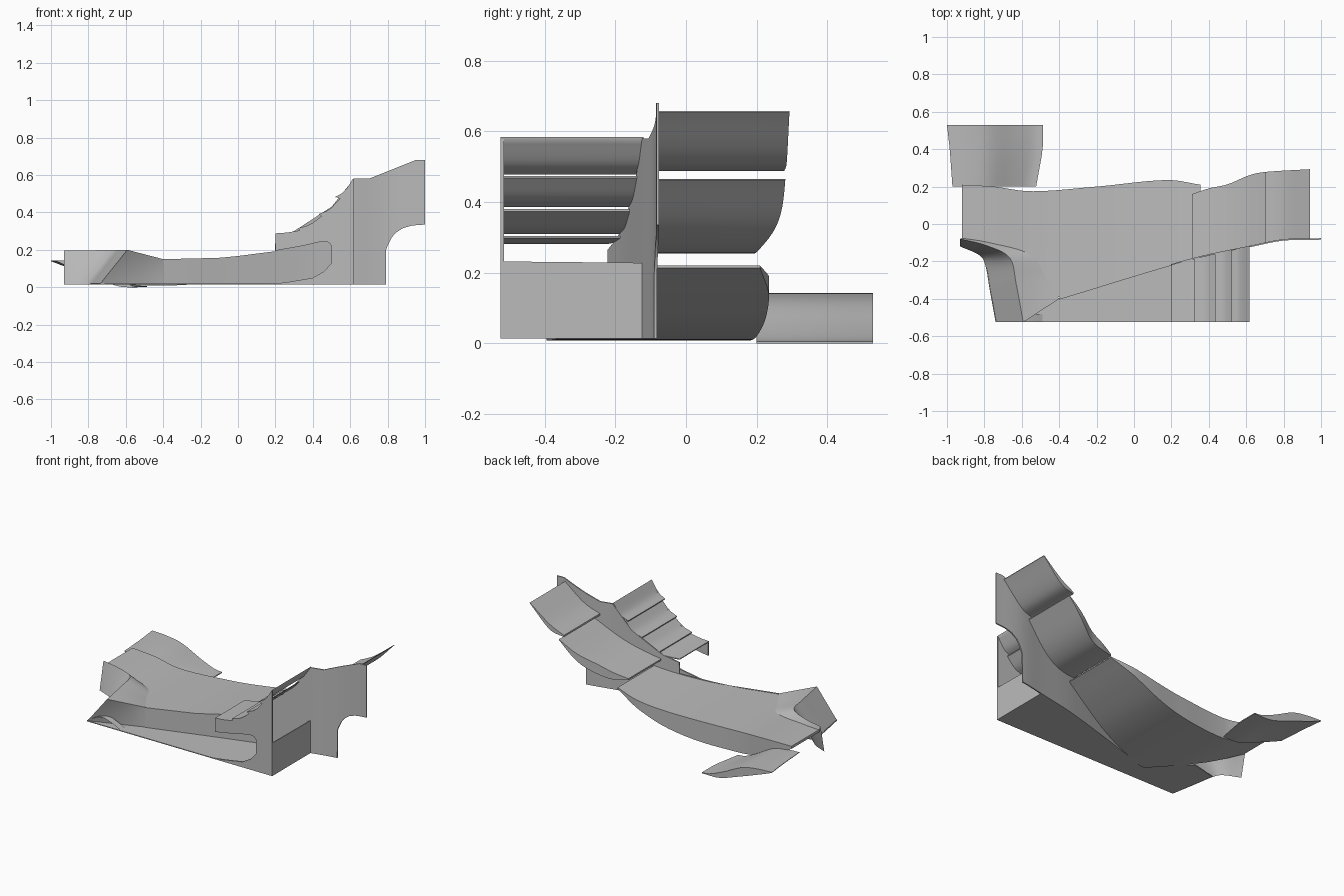
import bpy, bmesh, math
from mathutils import Vector

cube = bpy.data.objects.get("Cube")
if cube:
    bpy.data.objects.remove(cube, do_unlink=True)

grey = bpy.data.materials.new("plain grey")
grey.use_nodes = True
COLOUR = (0.5, 0.5, 0.5, 1)
grey.diffuse_color = COLOUR
grey.node_tree.nodes["Principled BSDF"].inputs["Base Color"].default_value = COLOUR


def finish(name, bm):
    bmesh.ops.remove_doubles(bm, verts=bm.verts, dist=0.0002)
    bmesh.ops.recalc_face_normals(bm, faces=bm.faces)
    mesh = bpy.data.meshes.new(name)
    bm.to_mesh(mesh)
    bm.free()
    mesh.materials.append(grey)
    obj = bpy.data.objects.new(name, mesh)
    bpy.context.collection.objects.link(obj)
    bpy.ops.object.select_all(action='DESELECT')
    obj.select_set(True)
    bpy.context.view_layer.objects.active = obj
    bpy.ops.object.shade_smooth_by_angle(angle=math.radians(35))
    return obj


def line(points):
    """Piecewise linear function through the points."""
    def f(x):
        for (a, p), (b, q) in zip(points, points[1:]):
            if x <= b:
                return p + (q - p) * max(0, x - a) / max(b - a, 1e-6)
        return points[-1][1]
    return f


def smooth(points):
    """Smooth function through the points, with matched slopes."""
    n = len(points)

    def slope(i):
        a, b = points[max(i - 1, 0)], points[min(i + 1, n - 1)]
        return (b[1] - a[1]) / (b[0] - a[0])

    def f(x):
        i = 0
        while i < n - 2 and x > points[i + 1][0]:
            i += 1
        (a, p), (b, q) = points[i], points[i + 1]
        t = min(max((x - a) / (b - a), 0), 1)
        u = 1 - t
        m, k = slope(i) * (b - a), slope(i + 1) * (b - a)
        return u * u * (p * (1 + 2 * t) + m * t) + t * t * (q * (3 - 2 * t) - k * u)
    return f


def skin(name, rings, closed=True):
    """Join rows of points; closed rows make a capped tube."""
    bm = bmesh.new()
    rows = [[bm.verts.new(p) for p in ring] for ring in rings]
    n = len(rows[0])
    for a, b in zip(rows, rows[1:]):
        for i in range(n if closed else n - 1):
            j = (i + 1) % n
            bm.faces.new((a[i], a[j], b[j], b[i]))
    if closed:
        bm.faces.new(rows[0])
        bm.faces.new(rows[-1])
    return finish(name, bm)


def span(name, xs, outer, inner, top, bottom):
    """Panel swept along x between two side curves and two height curves."""
    skin(name, [[(x, outer(x), top(x)), (x, inner(x), top(x)),
                 (x, inner(x), bottom(x)), (x, outer(x), bottom(x))] for x in xs])


def steps(a, b, n):
    return [a + (b - a) * i / n for i in range(n + 1)]


def prism(name, outline, depth):
    bm = bmesh.new()
    face = bm.faces.new([bm.verts.new(p) for p in outline])
    geom = bmesh.ops.extrude_face_region(bm, geom=[face])["geom"]
    bmesh.ops.translate(bm, vec=depth, verts=[v for v in geom if isinstance(v, bmesh.types.BMVert)])
    return finish(name, bm)


FLOOR, SIDE, REAR = 0.014, -0.525, 0.618
sweep = smooth([(-0.4, -0.4), (0.3, -0.19), (0.62, -0.12), (0.8, -0.085), (1, -0.08)])

# Main wing element: thick section, hollowed upper face, deep belly
inner_edge = smooth([(-0.92, 0.21), (-0.75, 0.2), (-0.55, 0.175), (-0.2, 0.2),
                     (0.18, 0.235), (0.355, 0.21)])
nose_edge = line([(-0.92, -0.085), (-0.78, -0.12), (-0.62, -0.18), (-0.5, -0.29), (-0.4, -0.4)])
upper = smooth([(-0.92, 0.172), (-0.75, 0.165), (-0.55, 0.148), (-0.2, 0.153),
                (0, 0.165), (0.2, 0.19), (0.355, 0.22)])
belly = smooth([(-0.92, 0.155), (-0.75, 0.07), (-0.6, 0.018), (-0.45, 0.008),
                (-0.2, 0.02), (0, 0.06), (0.18, 0.13), (0.355, 0.214)])
span("main_wing_element", steps(-0.92, 0.355, 50),
     lambda x: nose_edge(x) if x < -0.4 else sweep(x), inner_edge, upper, belly)

# Two upper flaps with rounded undersides
flap_end = smooth([(0.31, 0.16), (0.4, 0.19), (0.5, 0.212), (0.62, 0.262), (0.7, 0.278), (0.94, 0.293)])
span("middle_flap", steps(0.31, 0.735, 24), sweep, flap_end,
     smooth([(0.31, 0.272), (0.4, 0.3), (0.5, 0.336), (0.6, 0.384), (0.735, 0.466)]),
     smooth([(0.31, 0.262), (0.4, 0.254), (0.5, 0.271), (0.6, 0.33), (0.735, 0.462)]))
span("top_flap", steps(0.7, 0.94, 16), sweep, flap_end,
     smooth([(0.7, 0.5), (0.8, 0.55), (0.94, 0.658)]),
     smooth([(0.7, 0.488), (0.8, 0.516), (0.94, 0.654)]))

# Swept inner fence with a rounded rear cut-out
fence_top = line([(-0.4, 0.15), (-0.1, 0.157), (0, 0.167), (0.198, 0.192), (0.2, 0.265),
                  (0.3, 0.3), (0.5, 0.43), (0.58, 0.53), (0.62, 0.58), (0.7, 0.58),
                  (0.95, 0.68), (1, 0.68)])
fence_base = line([(0.79, FLOOR), (0.792, 0.2), (0.81, 0.25), (0.84, 0.288),
                   (0.88, 0.315), (0.93, 0.33), (1, 0.335)])
fence_xs = sorted(steps(-0.4, 1, 70) + [0.198, 0.79, 0.792, 0.95])
span("inner_fence", fence_xs, lambda x: sweep(x) - 0.004, lambda x: sweep(x) + 0.004,
     fence_top, fence_base)

# Curved slats stacked between the side plate and the fence, with overhanging lips
slats = [(0.2, 0.288, 0.33, 0.304), (0.323, 0.316, 0.446, 0.38),
         (0.433, 0.392, 0.545, 0.474), (0.522, 0.484, 0.618, 0.585)]
stair = []
for k, (x0, z0, x1, z1) in enumerate(slats):
    mid = ((x0 + x1) / 2, z0 + (z1 - z0) * 0.3)
    curve = smooth([(x0, z0), mid, (x1, z1)])
    span("slat_%d" % (k + 1), steps(x0, x1, 10), lambda x: SIDE, sweep,
         curve, lambda x: curve(x) - 0.006)
    stair += [(x, curve(x)) for x in steps(x0, x1, 5)]

# Side plate with a long open slot at its front
slot = [(0.5, 0.22), (0.5, 0.13), (0.46, 0.085), (0.4, 0.05), (0.25, 0.025), (0.1, FLOOR)]
plate = stair + [(REAR, FLOOR)] + slot[::-1] + [(0.485, 0.24), (0.45, 0.245), (0.35, 0.222), (0.2, 0.195)]
prism("side_plate", [(x, SIDE, z) for x, z in plate], Vector((0, 0.01, 0)))

# Floor and rear wall closing the channel beside the fence
floor = [(-0.74, SIDE), (REAR, SIDE)] + [(x, sweep(x)) for x in steps(REAR, -0.4, 12)]
floor += [(-0.5, -0.29), (-0.62, -0.18), (-0.79, -0.22)]
prism("floor", [(x, y, FLOOR) for x, y in floor], Vector((0, 0, 0.005)))
prism("rear_wall", [(REAR, y, z) for y, z in
                    ((SIDE, FLOOR), (-0.12, FLOOR), (-0.12, 0.228), (SIDE, 0.232))], Vector((-0.006, 0, 0)))


def smooth_path(points, n=24):
    axes = [smooth(list(enumerate(c))) for c in zip(*points)]
    return [Vector([f(t) for f in axes]) for t in steps(0, len(points) - 1, n)]


# Leading wall that turns outward and leans back, blended into the wing
foot = smooth_path([(-0.93, -0.12, FLOOR), (-0.83, -0.165, FLOOR), (-0.795, -0.22, FLOOR),
                    (-0.77, -0.36, FLOOR), (-0.74, SIDE, FLOOR)])
ridge = smooth_path([(-0.93, -0.08, 0.195), (-0.79, -0.115, 0.197), (-0.665, -0.18, 0.2),
                     (-0.63, -0.32, 0.2), (-0.592, SIDE, 0.2)])
tail = smooth_path([(-0.92, -0.075, 0.17), (-0.77, -0.1, 0.165), (-0.55, -0.165, 0.15),
                    (-0.47, -0.29, 0.148), (-0.4, -0.4, 0.15)])
skin("leading_wall", [[a.lerp(b, t) for t in steps(0, 1, 5)] for a, b in zip(foot, ridge)], closed=False)
skin("wall_shoulder", [[b.lerp(c, t) for t in steps(0, 1, 5)] for b, c in zip(ridge, tail)], closed=False)

# Twisted panel joining the leaning wall edge to the front of the fence
fence_foot = Vector((-0.4, -0.4, FLOOR))
skin("twisted_panel", [[foot[-1].lerp(ridge[-1], t).lerp(fence_foot.lerp(tail[-1], t), s)
                        for s in steps(0, 1, 10)] for t in steps(0, 1, 8)], closed=False)

# Low arch rising from the floor at the outer front corner
arch = smooth([(-0.74, FLOOR), (-0.69, 0.05), (-0.63, 0.07), (-0.56, 0.052), (-0.48, FLOOR)])
skin("floor_arch", [[(x, y, arch(x)) for x in steps(-0.74, -0.48, 14)] for y in (SIDE, -0.48)], closed=False)

# Separate inboard wing section
root_top = smooth([(0, 0.143), (0.2, 0.138), (0.42, 0.118), (0.7, 0.05), (0.9, 0.01), (1, 0.006)])
root_base = smooth([(0, 0.139), (0.2, 0.1), (0.5, 0.045), (0.75, 0.004), (1, 0)])
front = line([(0.19, -0.97), (0.4, -0.985), (0.53, -1)])
back = line([(0.19, -0.525), (0.4, -0.487), (0.53, -0.487)])
rings = []
for y in steps(0.2, 0.53, 6):
    ts = steps(0, 1, 20)
    rings.append([(front(y) + (back(y) - front(y)) * t, y, root_top(t)) for t in ts] +
                 [(front(y) + (back(y) - front(y)) * t, y, root_base(t)) for t in ts[::-1]])
skin("inboard_wing_section", rings)
